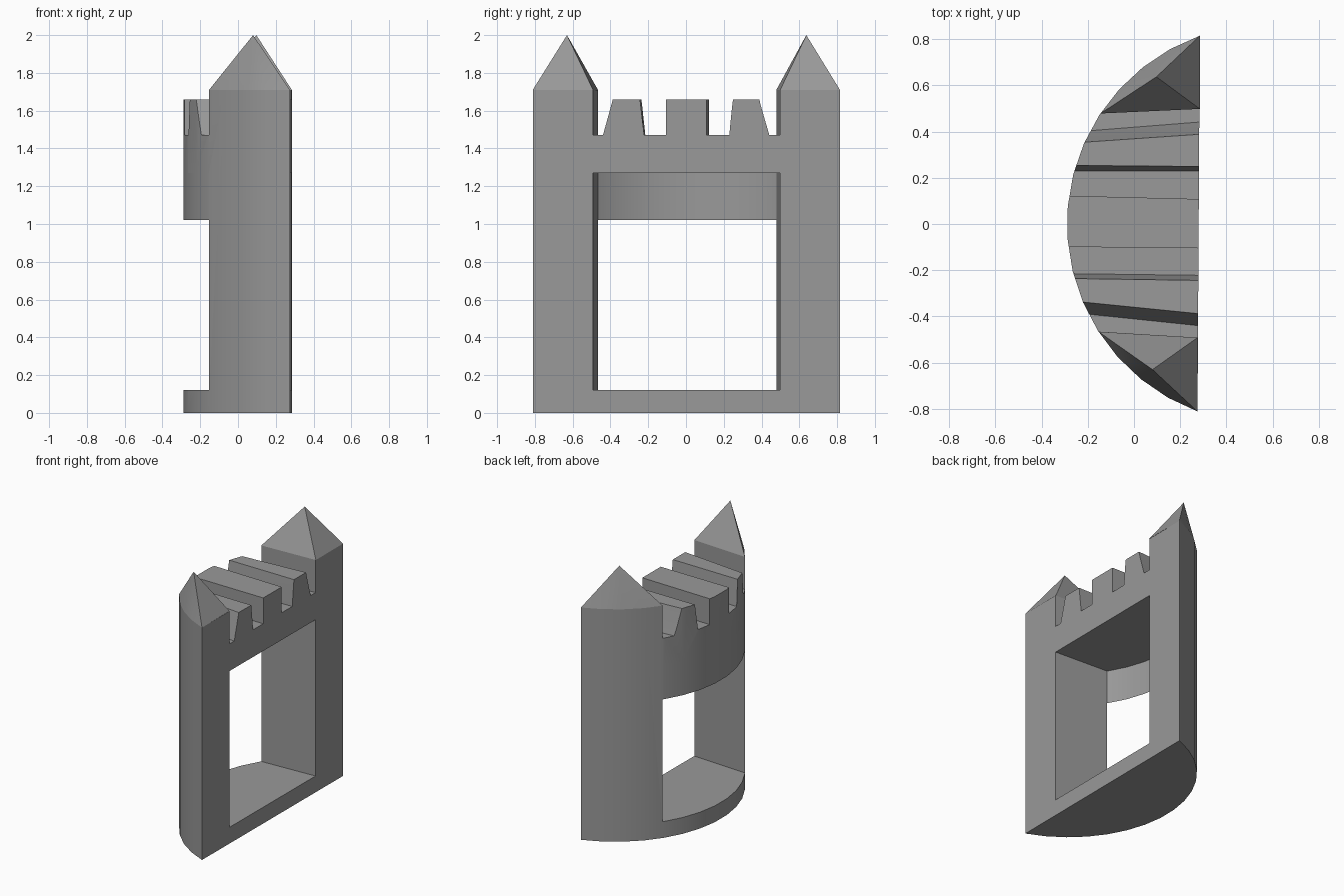
import bpy, bmesh
from math import sin, cos, radians, sqrt
from mathutils import Vector

cube = bpy.data.objects.get("Cube")
if cube:
    bpy.data.objects.remove(cube, do_unlink=True)

stone = bpy.data.materials.new("grey stone")
stone.use_nodes = True
GREY = (0.32, 0.32, 0.32, 1)
stone.diffuse_color = GREY
stone.node_tree.nodes["Principled BSDF"].inputs["Base Color"].default_value = GREY

# Curved plan: an arc closed by a straight chord
CENTRE_X, RADIUS, FACETS = 0.575, 0.865, 15
START, END = 70.4, -69.7
arc = []
for i in range(FACETS + 1):
    a = radians(START + (END - START) * i / FACETS)
    arc.append((CENTRE_X - RADIUS * cos(a), RADIUS * sin(a)))

# Inner tower walls as (y at the arc side, y at the flat side)
WALL_L, WALL_R = (0.476, 0.498), (-0.463, -0.492)
SIDE_X, FACE_X = -0.2, 0.28
TOWER_TOP, SILL, HEAD, LIP = 1.71, 0.12, 1.27, 1.02
NOTCH, MERLON = 1.47, 1.66


def make(name, bm):
    bmesh.ops.recalc_face_normals(bm, faces=bm.faces[:])
    mesh = bpy.data.meshes.new(name)
    bm.to_mesh(mesh)
    bm.free()
    mesh.materials.append(stone)
    ob = bpy.data.objects.new(name, mesh)
    bpy.context.collection.objects.link(ob)
    return ob


def loft(name, ring_a, ring_b):
    """Closed solid between two matching rings of points."""
    bm = bmesh.new()
    a = [bm.verts.new(p) for p in ring_a]
    b = [bm.verts.new(p) for p in ring_b]
    bm.faces.new(a)
    bm.faces.new(b)
    n = len(a)
    for i in range(n):
        j = (i + 1) % n
        bm.faces.new((a[i], a[j], b[j], b[i]))
    return make(name, bm)


def wall_y(line, x):
    return line[0] + (line[1] - line[0]) * (x - SIDE_X) / (FACE_X - SIDE_X)


def cut(body, name, profile):
    """Cut a profile of (wall line, height) right through the body along x."""
    ends = [[(x, wall_y(line, x), z) for line, z in profile] for x in (-0.5, 0.45)]
    cutter = loft(name, *ends)
    bm = bmesh.new()
    bm.from_mesh(cutter.data)
    bmesh.ops.triangulate(bm, faces=bm.faces[:])
    bm.to_mesh(cutter.data)
    bm.free()
    mod = body.modifiers.new(name, "BOOLEAN")
    mod.operation, mod.solver, mod.object = "DIFFERENCE", "EXACT", cutter
    bpy.context.view_layer.objects.active = body
    bpy.ops.object.modifier_apply(modifier=mod.name)
    bpy.data.objects.remove(cutter, do_unlink=True)


def arc_point(y):
    """Point on the faceted arc at a given y."""
    for (x0, y0), (x1, y1) in zip(arc, arc[1:]):
        if y1 <= y <= y0:
            return (x0 + (x1 - x0) * (y - y0) / (y1 - y0), y)


# Gatehouse body with the doorway and battlements cut through
body = loft("gatehouse_body", [(x, y, 0) for x, y in arc],
            [(x, y, TOWER_TOP) for x, y in arc])
cut(body, "doorway", [(WALL_R, SILL), (WALL_L, SILL), (WALL_L, HEAD), (WALL_R, HEAD)])

# Each merlon: foot, top, top, foot as wall lines
merlons = [
    ((-0.39, -0.44), (-0.34, -0.388), (-0.237, -0.244), (-0.216, -0.222)),
    ((-0.10, -0.105), (-0.10, -0.105), (0.12, 0.108), (0.12, 0.108)),
    ((0.23, 0.229), (0.253, 0.249), (0.355, 0.388), (0.403, 0.441)),
]
profile = [(WALL_R, 1.9), (WALL_R, NOTCH)]
for lines in merlons:
    profile += zip(lines, (NOTCH, MERLON, MERLON, NOTCH))
profile += [(WALL_L, NOTCH), (WALL_L, 1.9)]
cut(body, "battlements", profile)

# Pointed roofs over the two towers
roofs = []
for name, line, side, apex in (("left_tower_roof", WALL_L, 1, (0.097, 0.637, 2.0)),
                               ("right_tower_roof", WALL_R, -1, (0.08, -0.63, 2.0))):
    edge = arc_point(wall_y(line, -0.15))
    outer = [p for p in arc if p[1] * side > edge[1] * side]
    if side < 0:
        outer.reverse()
    face_x = FACE_X + 0.005 * side
    ring = outer + [edge, (face_x, wall_y(line, face_x))]
    bm = bmesh.new()
    base = [bm.verts.new((x, y, TOWER_TOP)) for x, y in ring]
    tip = bm.verts.new(apex)
    bm.faces.new(base)
    for i, v in enumerate(base):
        bm.faces.new((v, base[(i + 1) % len(base)], tip))
    roofs.append(make(name, bm))

# Thin curved apron hanging below the lintel on the arc side
top_end, low_end = (arc_point(wall_y(w, -0.15)) for w in (WALL_L, WALL_R))
path = [top_end] + [p for p in arc if low_end[1] < p[1] < top_end[1]] + [low_end]
bm = bmesh.new()
rows = [[bm.verts.new((x, y, z)) for x, y in path] for z in (LIP, HEAD)]
for i in range(len(path) - 1):
    bm.faces.new((rows[0][i], rows[0][i + 1], rows[1][i + 1], rows[1][i]))
apron = make("lintel_apron", bm)

# Smooth the curved wall, keep the corners sharp
bpy.ops.object.select_all(action="DESELECT")
for ob in [body, apron] + roofs:
    ob.select_set(True)
bpy.context.view_layer.objects.active = body
bpy.ops.object.shade_smooth_by_angle(angle=radians(25))
